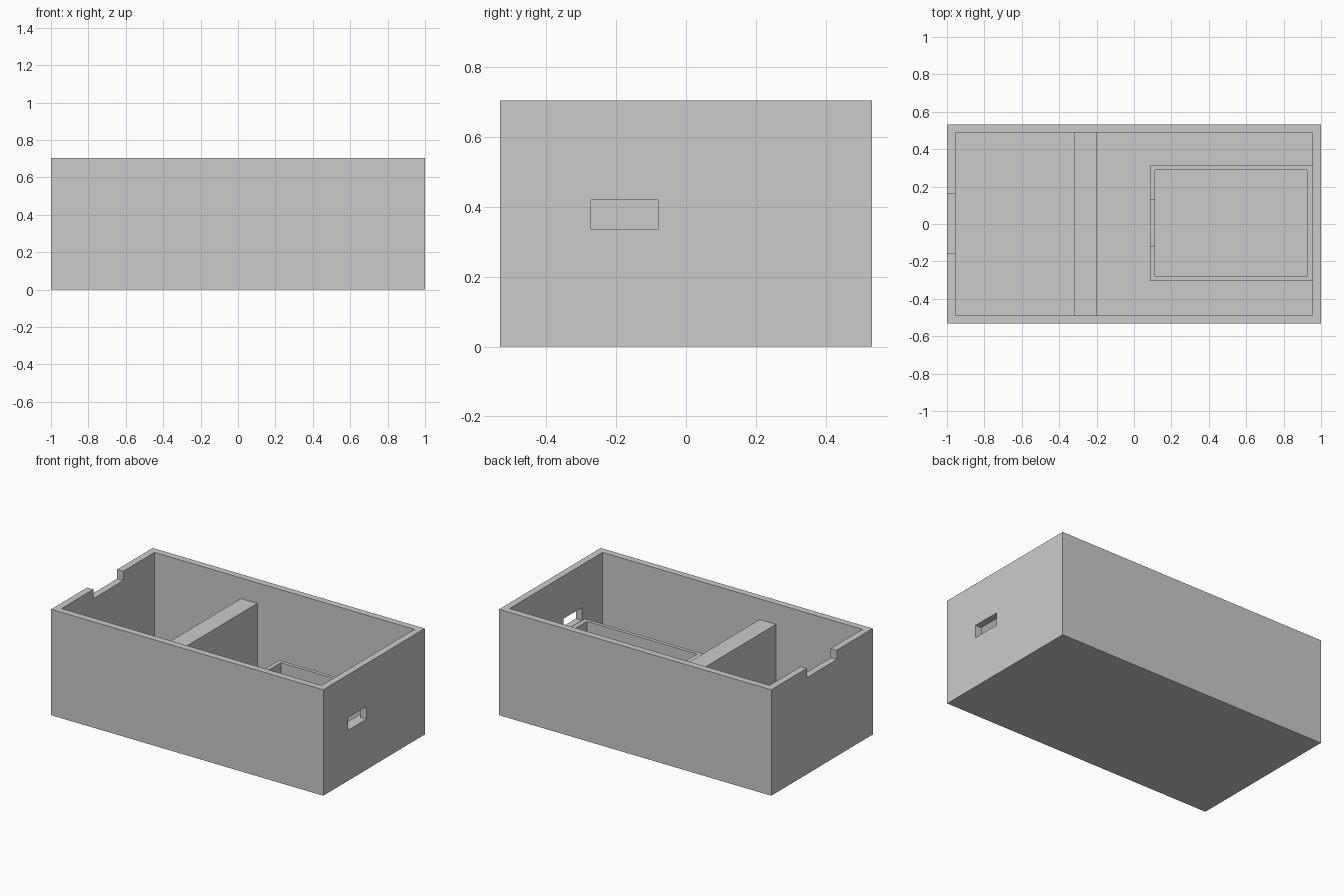
import bpy

cube = bpy.data.objects.get("Cube")
if cube:
    bpy.data.objects.remove(cube, do_unlink=True)

# One plain grey plastic
grey = bpy.data.materials.new("grey plastic")
grey.use_nodes = True
colour = (0.6, 0.6, 0.6, 1)
grey.diffuse_color = colour
grey.node_tree.nodes["Principled BSDF"].inputs["Base Color"].default_value = colour


def box(name, x, y, z):
    """Axis-aligned box from (low, high) ranges."""
    bpy.ops.mesh.primitive_cube_add(size=1)
    ob = bpy.context.object
    ob.name = name
    ranges = (x, y, z)
    for v in ob.data.vertices:
        v.co = [hi if c > 0 else lo for c, (lo, hi) in zip(v.co, ranges)]
    ob.data.materials.append(grey)
    return ob


def cut(target, *ranges):
    """Subtract a box from the target."""
    cutter = box("cutter", *ranges)
    cutter.hide_render = True
    mod = target.modifiers.new("cut", "BOOLEAN")
    mod.operation = "DIFFERENCE"
    mod.solver = "EXACT"
    mod.object = cutter
    bpy.context.view_layer.objects.active = target
    bpy.ops.object.modifier_apply(modifier=mod.name)
    bpy.data.objects.remove(cutter, do_unlink=True)


HALF_Y, HEIGHT, FLOOR = 0.533, 0.704, 0.045
IN_X, IN_Y = 0.955, 0.488
TRAY_TOP = 0.333

# Open case with a cavity, a rim notch and a port window
case = box("case", (-1, 1), (-HALF_Y, HALF_Y), (0, HEIGHT))
cut(case, (-IN_X, IN_X), (-IN_Y, IN_Y), (FLOOR, 1))
cut(case, (-1.1, -0.9), (-0.155, 0.16), (HEIGHT - 0.062, 1))
cut(case, (0.9, 1.1), (-0.272, -0.08), (0.335, 0.42))

# Cross wall, seated slightly into the case
box("divider", (-0.32, -0.2), (-IN_Y - 0.01, IN_Y + 0.01), (FLOOR - 0.01, 0.567))

# Inner compartment walls with a cable notch
tray = box("tray_walls", (0.085, IN_X + 0.01), (-0.304, 0.312), (FLOOR - 0.01, TRAY_TOP))
cut(tray, (0.113, 0.925), (-0.28, 0.288), (-0.1, 1))
cut(tray, (0, 0.12), (-0.12, 0.13), (TRAY_TOP - 0.08, 1))
